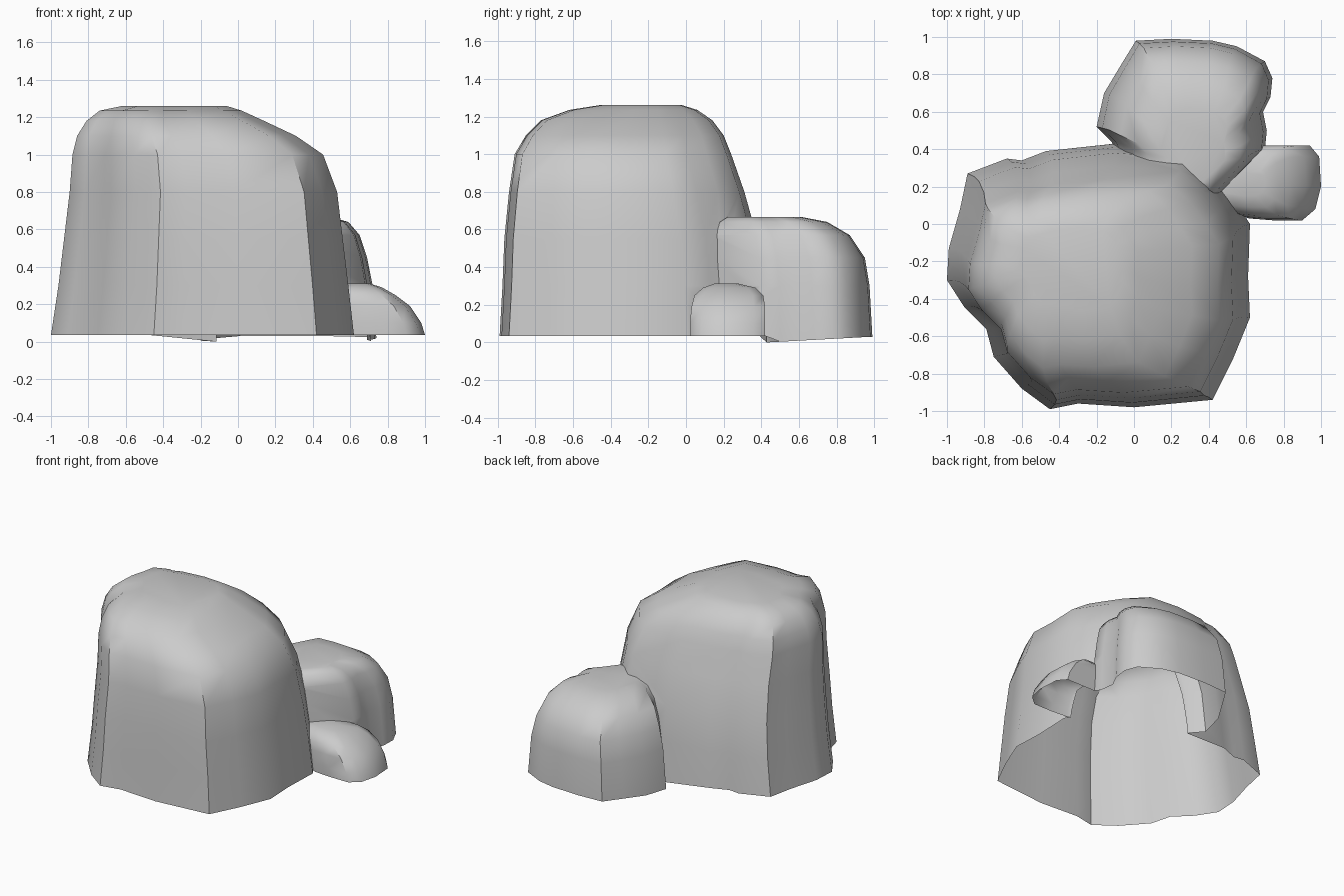
import bpy, bmesh, math

if "Cube" in bpy.data.objects:
    bpy.data.objects.remove(bpy.data.objects["Cube"])

BASE = 0.035


def rock(name, outline, levels):
    """Loft a base outline through levels of (z, x0, x1, y0, y1) bounds."""
    xs, ys = [p[0] for p in outline], [p[1] for p in outline]
    ax, bx, ay, by = min(xs), max(xs), min(ys), max(ys)
    bm = bmesh.new()
    rings = []
    for z, x0, x1, y0, y1 in levels:
        rings.append([bm.verts.new((x0 + (x - ax) / (bx - ax) * (x1 - x0),
                                    y0 + (y - ay) / (by - ay) * (y1 - y0), z))
                      for x, y in outline])
    n = len(outline)
    for a, b in zip(rings, rings[1:]):
        for i in range(n):
            j = (i + 1) % n
            bm.faces.new((a[i], a[j], b[j], b[i]))
    bm.faces.new(rings[-1])
    bm.faces.new(rings[0][::-1])
    bmesh.ops.recalc_face_normals(bm, faces=bm.faces)
    me = bpy.data.meshes.new(name)
    bm.to_mesh(me)
    bm.free()
    ob = bpy.data.objects.new(name, me)
    bpy.context.collection.objects.link(ob)
    return ob


# Large boulder
main = rock("rock_cluster",
    [(-1, -.3), (-.91, -.44), (-.79, -.56), (-.75, -.71), (-.6, -.88), (-.45, -.99),
     (-.3, -.96), (0, -.98), (.42, -.94), (.53, -.72), (.62, -.5), (.61, -.28),
     (.62, 0), (.53, .14), (.44, .27), (.3, .4), (-.1, .43), (-.47, .39),
     (-.6, .34), (-.68, .35), (-.89, .27), (-.93, .08), (-.99, -.13)],
    [(BASE, -1, .62, -.99, .43), (.3, -.96, .59, -.975, .41), (.55, -.93, .56, -.965, .38),
     (.8, -.9, .53, -.94, .31), (1.0, -.885, .455, -.91, .24), (1.1, -.86, .31, -.85, .20),
     (1.18, -.81, .14, -.77, .14), (1.235, -.74, .02, -.62, .06), (1.26, -.62, -.06, -.46, -.02)])

# Medium boulder at the back
back = rock("back_boulder",
    [(-.2, .52), (-.12, .44), (0, .15), (.45, .15), (.70, .4), (.71, .5), (.69, .6),
     (.73, .68), (.74, .78), (.7, .87), (.55, .95), (.42, .98), (.2, .99),
     (.01, .98), (-.07, .85), (-.16, .7)],
    [(BASE, -.2, .74, .15, .99), (.3, -.17, .72, .15, .975), (.45, -.13, .69, .15, .95),
     (.57, -.07, .65, .16, .87), (.64, .02, .59, .18, .75), (.665, .14, .5, .22, .62)])

# Small boulder at the right
small = rock("small_boulder",
    [(.4, .12), (.62, .03), (.75, .02), (.9, .02), (.97, .08), (1, .2), (.99, .36),
     (.94, .42), (.7, .42), (.4, .38)],
    [(BASE, .4, 1, .02, .42), (.1, .4, .98, .02, .42), (.19, .4, .92, .03, .42),
     (.25, .4, .84, .045, .41), (.29, .4, .77, .09, .37), (.312, .42, .7, .15, .28)])

# Fuse the boulders into one skin
bpy.context.view_layer.objects.active = main
main.select_set(True)
for other in (back, small):
    mod = main.modifiers.new("fuse", 'BOOLEAN')
    mod.operation, mod.solver, mod.object = 'UNION', 'EXACT', other
    bpy.ops.object.modifier_apply(modifier=mod.name)
    bpy.data.objects.remove(other)

# Open the underside and dip the back boulder's rim to the ground
bm = bmesh.new()
bm.from_mesh(main.data)
bm.normal_update()
floor = [f for f in bm.faces if all(v.co.z < BASE + .005 for v in f.verts)]
bmesh.ops.delete(bm, geom=floor, context='FACES')
for v in bm.verts:
    if v.co.z < BASE + .005 and v.co.y > .425 and v.co.x > -.25:
        v.co.z = .03 * min(1, max(0, (v.co.y - .43) / .55))
bm.to_mesh(main.data)
bm.free()
bpy.ops.object.shade_smooth_by_angle(angle=math.radians(45))
